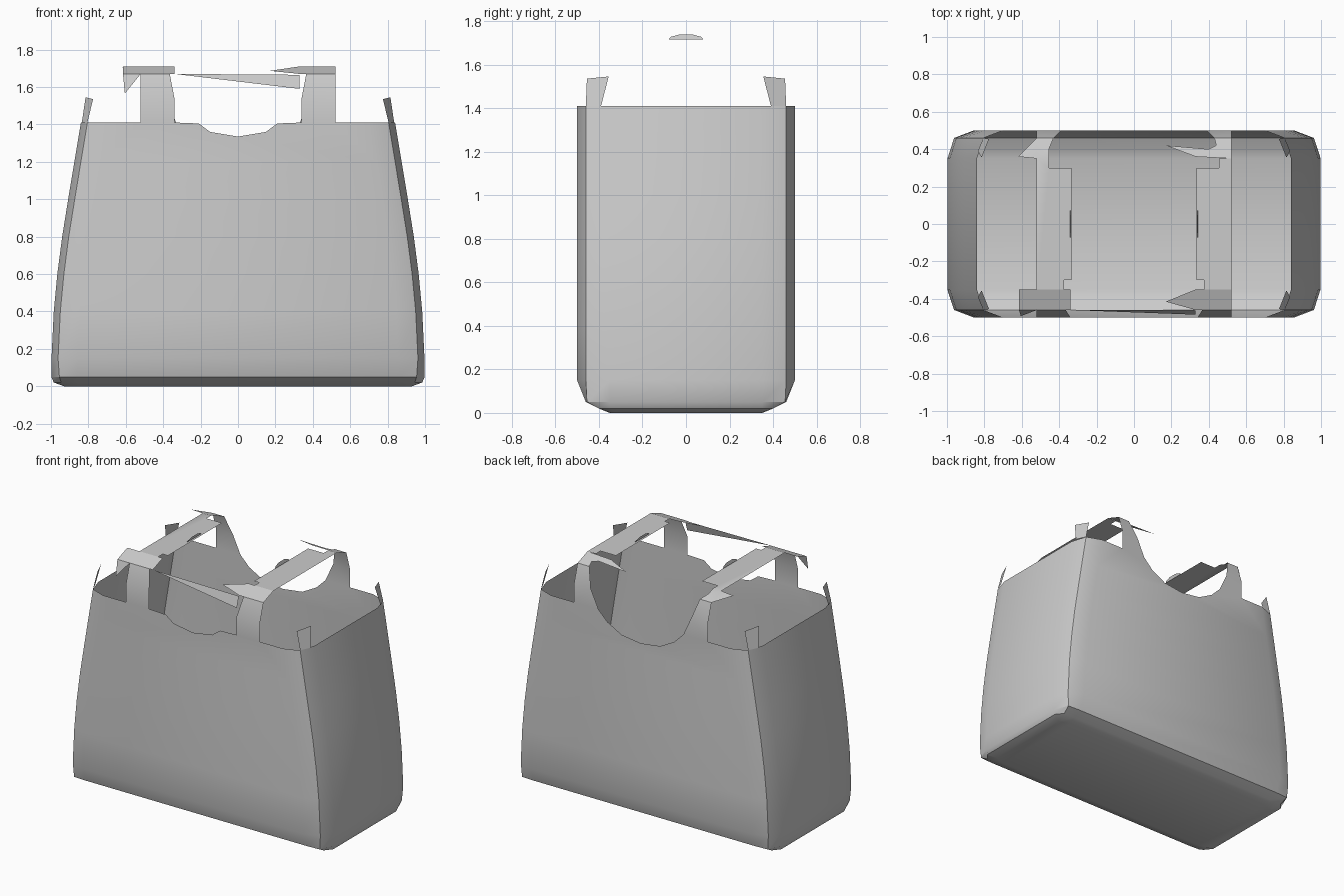
import bpy, bmesh

if "Cube" in bpy.data.objects:
    bpy.data.objects.remove(bpy.data.objects["Cube"])


def sheet(name, polys):
    """Join 3D polygons into one thin surface, weld it and shade it."""
    bm = bmesh.new()
    for p in polys:
        bm.faces.new([bm.verts.new(c) for c in p])
    bmesh.ops.remove_doubles(bm, verts=bm.verts, dist=0.0005)
    bmesh.ops.recalc_face_normals(bm, faces=bm.faces)
    bmesh.ops.triangulate(bm, faces=[f for f in bm.faces if len(f.verts) > 4])
    me = bpy.data.meshes.new(name)
    bm.to_mesh(me)
    bm.free()
    ob = bpy.data.objects.new(name, me)
    bpy.context.collection.objects.link(ob)
    bpy.ops.object.select_all(action='DESELECT')
    ob.select_set(True)
    bpy.context.view_layer.objects.active = ob
    bpy.ops.object.shade_smooth_by_angle()
    return ob


def ring(z, corner):
    """Twelve-sided outline from the three points of one rounded corner."""
    c, r = list(corner), list(reversed(corner))
    pts = c + [(-x, y) for x, y in r] + [(-x, -y) for x, y in c] + [(x, -y) for x, y in r]
    return [(x, y, z) for x, y in pts]


def wall(z, w):
    return ring(z, [(w, 0.35), (w - 0.035, 0.46), (w - 0.14, 0.5)])


# Bag body: tapered shell, closed at the bottom and open at the top
rings = [
    ring(0, [(0.93, 0.32), (0.92, 0.345), (0.85, 0.35)]),
    ring(0.02, [(0.985, 0.35), (0.945, 0.40), (0.86, 0.40)]),
    ring(0.05, [(0.998, 0.35), (0.955, 0.455), (0.86, 0.46)]),
] + [wall(z, w) for z, w in [(0.15, 0.997), (0.4, 0.985), (0.6, 0.966), (0.8, 0.94),
                             (1.0, 0.908), (1.2, 0.875), (1.41, 0.84)]]
polys = [rings[0]]
for i, (a, b) in enumerate(zip(rings, rings[1:])):
    for k in range(12):
        if i == len(rings) - 2 and k in (2, 8):
            continue        # upper front and back are the cut panels below
        n = (k + 1) % 12
        polys.append([a[k], a[n], b[n], b[k]])

# Upper front and back panels with their scooped rims
front_rim = [(0.34, 1.41), (0.21, 1.405), (0.15, 1.36), (0, 1.335)]
back_rim = [(0.33, 1.41), (0.26, 1.34), (0.15, 1.28), (0, 1.26)]
for y, rim in ((-0.5, front_rim), (0.5, back_rim)):
    half = [(0.735, 1.2), (0.70, 1.41), (0.52, 1.41)] + rim
    outline = half + [(-x, z) for x, z in reversed(half[:-1])]
    polys.append([(x, y, z) for x, z in outline])
sheet("bag_body", polys)


def riser(side, pts):
    """Steep strap piece given in x, z; it leans inward above 1.54."""
    return [(x, side * (0.5 - max(0, z - 1.54) * 0.04 / 0.13), z) for x, z in pts]


def over(pts):
    """Top strap piece given in x, y, draped over the shoulder slope."""
    return [(x, y, 1.71 - max(0, abs(y) - 0.35) * 0.04 / 0.11) for x, y in pts]


def strap_sides(s):
    """Front and back risers plus the flat centre of one strap."""
    out = []
    for side, edge in ((-1, (0.34, 0.34, 0.365)), (1, (0.33, 0.39, 0.43))):
        for j, (z0, z1) in enumerate(((1.41, 1.54), (1.54, 1.67))):
            out.append(riser(side, [(s * 0.52, z0), (s * edge[j], z0),
                                    (s * edge[j + 1], z1), (s * 0.52, z1)]))
    out.append(over([(s * 0.52, -0.35), (s * 0.375, -0.35), (s * 0.375, -0.30), (s * 0.335, -0.30),
                     (s * 0.335, 0.30), (s * 0.455, 0.30), (s * 0.455, 0.35), (s * 0.52, 0.35)]))
    return out


# Left strap with its pointed shoulder flaps
sheet("left_strap", strap_sides(-1) + [
    over([(-0.615, -0.35), (-0.34, -0.35), (-0.34, -0.46), (-0.615, -0.46)]),
    over([(-0.62, 0.36), (-0.52, 0.35), (-0.455, 0.35), (-0.455, 0.40), (-0.43, 0.46), (-0.52, 0.46)]),
    riser(-1, [(-0.615, 1.67), (-0.605, 1.565), (-0.52, 1.67)]),
])

# Right strap with its pointed shoulder flaps
sheet("right_strap", strap_sides(1) + [
    over([(0.52, -0.35), (0.33, -0.35), (0.17, -0.415), (0.33, -0.46), (0.52, -0.46)]),
    over([(0.52, 0.35), (0.33, 0.36), (0.17, 0.42), (0.40, 0.40), (0.44, 0.42), (0.43, 0.46), (0.52, 0.46)]),
])

# Thin sliver joining the two front straps
sheet("front_sliver", [riser(-1, [(-0.34, 1.67), (0.33, 1.665), (0.33, 1.59)])])

# Small upright tabs on the inner strap edges
for s, label in ((-1, "left"), (1, "right")):
    tab = [(-0.08, 1.715), (0.08, 1.715), (0.07, 1.727), (0.03, 1.738), (-0.03, 1.738), (-0.07, 1.727)]
    sheet(label + "_tab", [[(s * (0.345 - (z - 1.71) * 0.3), y, z) for y, z in tab]])

# Four corner points rising from the rim
for sx, lx in ((-1, "left"), (1, "right")):
    for sy, ly in ((-1, "front"), (1, "back")):
        tip = [(0.835, 0.39, 1.41), (0.805, 0.46, 1.41), (0.775, 0.455, 1.535), (0.815, 0.355, 1.545)]
        sheet(f"{ly}_{lx}_corner_point", [[(sx * x, sy * y, z) for x, y, z in tip]])
